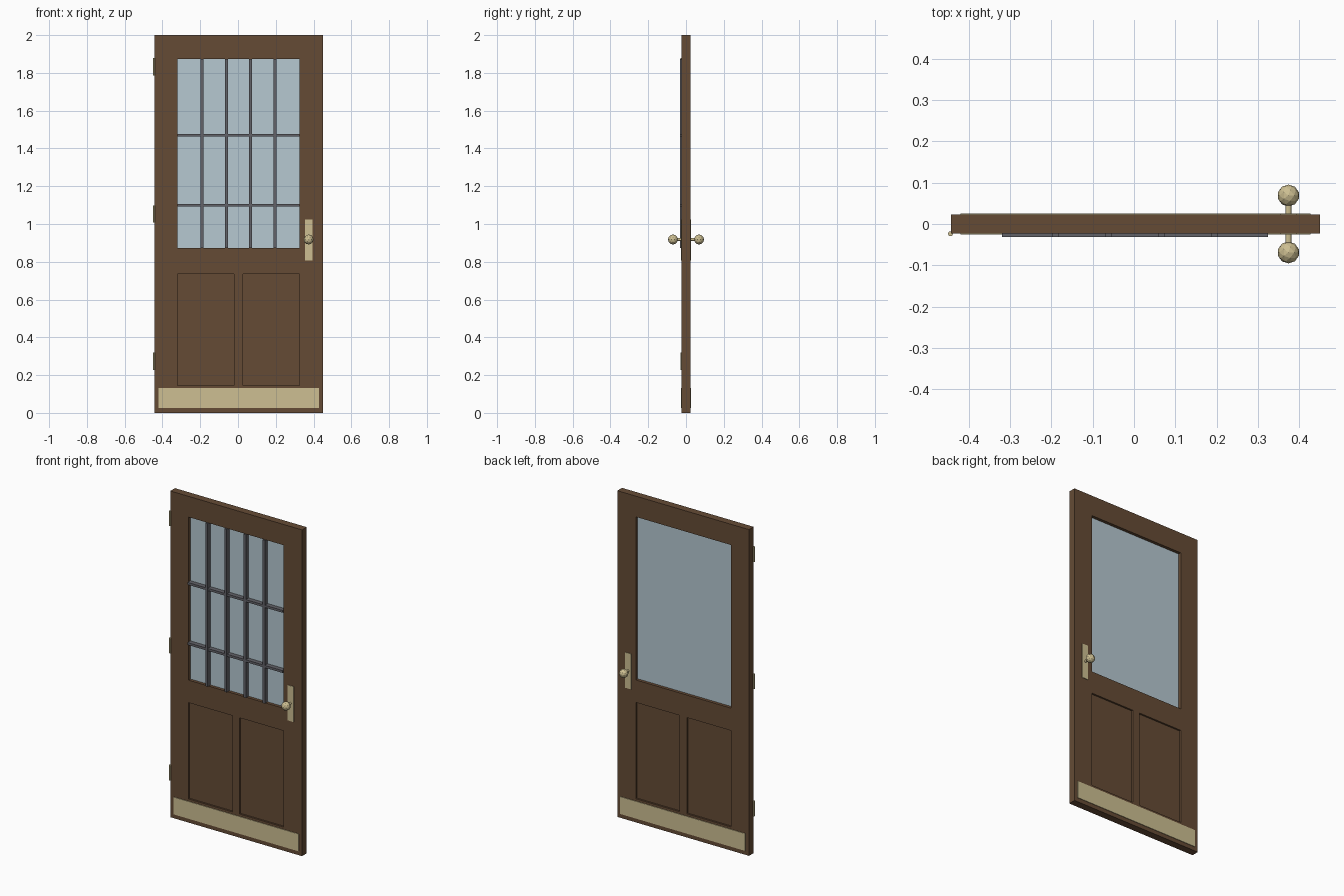
import bpy
import bmesh
from math import radians
from mathutils import Matrix

if "Cube" in bpy.data.objects:
    bpy.data.objects.remove(bpy.data.objects["Cube"], do_unlink=True)


def material(name, rgb):
    linear = [((c / 255 + 0.055) / 1.055) ** 2.4 for c in rgb] + [1.0]
    mat = bpy.data.materials.new(name)
    mat.use_nodes = True
    mat.diffuse_color = linear
    mat.node_tree.nodes["Principled BSDF"].inputs["Base Color"].default_value = linear
    return mat


wood = material("brown wood", (101, 75, 53))
glass = material("pale blue glass", (182, 200, 209))
brass = material("pale brass", (205, 191, 146))
lead = material("grey bars", (98, 98, 104))


def make(name, bm, mat):
    bmesh.ops.recalc_face_normals(bm, faces=bm.faces)
    mesh = bpy.data.meshes.new(name)
    bm.to_mesh(mesh)
    bm.free()
    mesh.materials.append(mat)
    obj = bpy.data.objects.new(name, mesh)
    bpy.context.collection.objects.link(obj)
    return obj


def box(name, x, y, z, mat):
    """Box from (low, high) ranges on each axis."""
    bm = bmesh.new()
    bmesh.ops.create_cube(bm, size=1)
    for v in bm.verts:
        v.co = [r[0] if c < 0 else r[1] for c, r in zip(v.co, (x, y, z))]
    return make(name, bm, mat)


def cylinder(name, centre, radius, length, sides, mat, along_y=False):
    bm = bmesh.new()
    turn = Matrix.Rotation(radians(90), 4, 'X') if along_y else Matrix()
    bmesh.ops.create_cone(bm, cap_ends=True, segments=sides, radius1=radius,
                          radius2=radius, depth=length,
                          matrix=Matrix.Translation(centre) @ turn)
    return make(name, bm, mat)


HALF = 0.0225  # half the door thickness
xs = [-0.443, -0.32, -0.021, 0.027, 0.325, 0.45]
zs = [0, 0.145, 0.735, 0.873, 1.873, 2]

# Door frame: a flat lattice with openings, thickened
bm = bmesh.new()
grid = [[bm.verts.new((x, 0, z)) for z in zs] for x in xs]
for i in range(5):
    for j in range(5):
        window = j == 3 and i in (1, 2, 3)
        panel = j == 1 and i in (1, 3)
        if not (window or panel):
            bm.faces.new((grid[i][j], grid[i + 1][j],
                          grid[i + 1][j + 1], grid[i][j + 1]))
bmesh.ops.delete(bm, geom=[v for v in bm.verts if not v.link_faces], context='VERTS')
frame = make("door_frame", bm, wood)
solid = frame.modifiers.new("thickness", 'SOLIDIFY')
solid.thickness = 2 * HALF
solid.offset = 0

# Recessed lower panels and window pane
for side, i in (("right", 1), ("left", 3)):
    box(side + "_panel", (xs[i], xs[i + 1]), (-0.012, 0.012), (zs[1], zs[2]), wood)
box("window_pane", (xs[1], xs[4]), (-0.004, 0.004), (zs[3], zs[4]), glass)

# Window bars on the front
for k in range(1, 5):
    x = xs[1] + (xs[4] - xs[1]) * k / 5
    box(f"upright_bar_{k}", (x - 0.008, x + 0.008), (-0.032, 0), (zs[3], zs[4]), lead)
for k, z in enumerate((1.1, 1.469)):
    box(f"cross_bar_{k + 1}", (xs[1], xs[4]), (-0.0315, 0), (z - 0.007, z + 0.007), lead)

# Kick plates, handle plates and knobs on both faces
KNOB_X, KNOB_Z = 0.374, 0.918
for name, s in (("front", -1), ("back", 1)):
    skin = sorted((s * (HALF - 0.002), s * (HALF + 0.0035)))
    box(name + "_kick_plate", (-0.42, 0.428), skin, (0.025, 0.131), brass)
    box(name + "_handle_plate", (0.354, 0.394), skin, (0.808, 1.025), brass)
    cylinder(name + "_knob_stem", (KNOB_X, s * 0.036, KNOB_Z), 0.007, 0.035, 12,
             brass, along_y=True)
    bm = bmesh.new()
    bmesh.ops.create_icosphere(bm, subdivisions=2, radius=0.0265,
                               matrix=Matrix.Translation((KNOB_X, s * 0.069, KNOB_Z)))
    make(name + "_knob", bm, brass)

# Hinge barrels
for name, z in (("lower", 0.274), ("middle", 1.053), ("upper", 1.833)):
    cylinder(name + "_hinge", (-0.4445, -0.0235, z), 0.006, 0.092, 10, brass)
